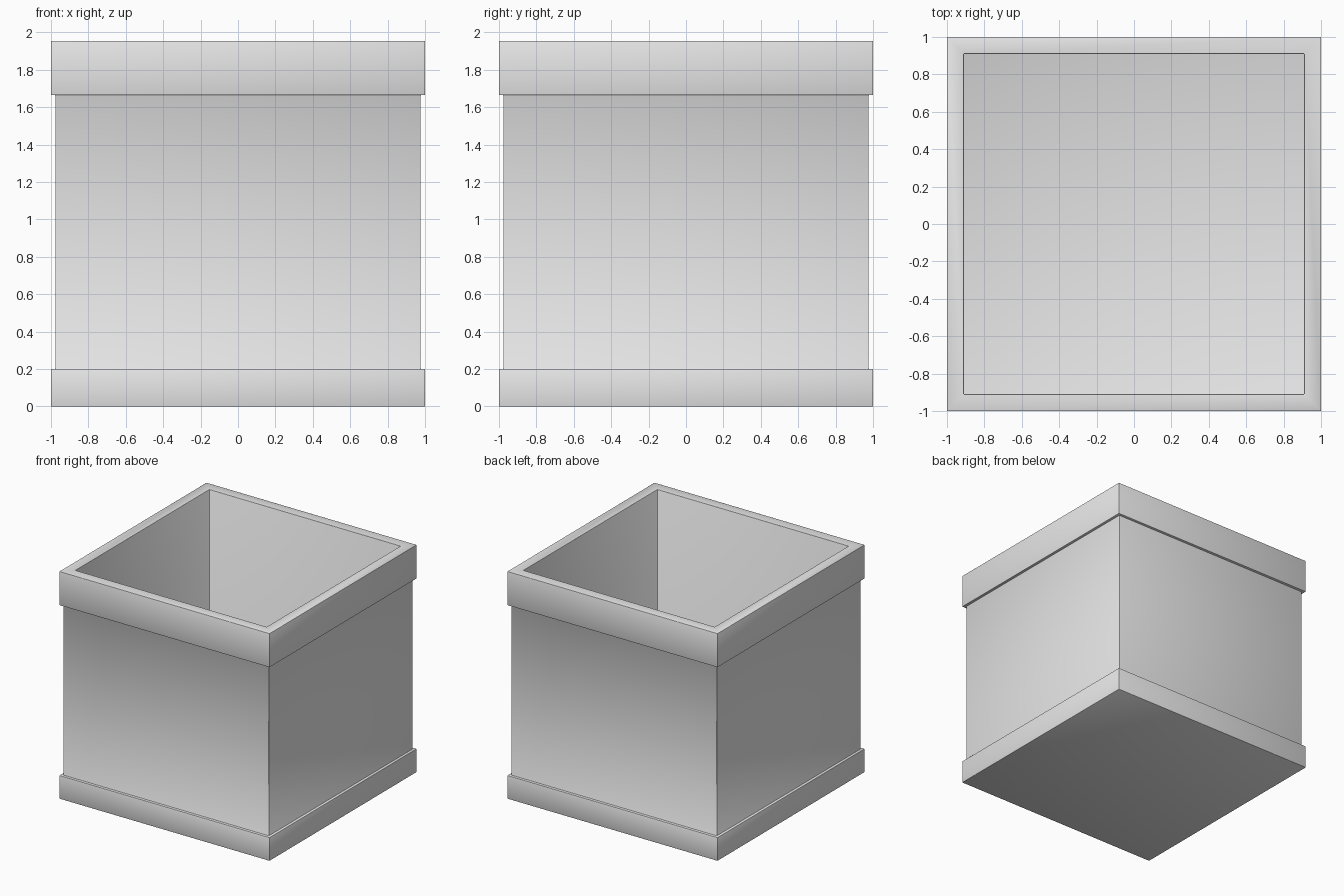
import bpy
import bmesh

cube = bpy.data.objects.get("Cube")
if cube:
    bpy.data.objects.remove(cube, do_unlink=True)

# Plain grey material
grey = bpy.data.materials.new("light_grey")
grey.use_nodes = True
colour = (0.8, 0.8, 0.8, 1)
grey.diffuse_color = colour
grey.node_tree.nodes["Principled BSDF"].inputs["Base Color"].default_value = colour

# Dimensions: half widths and heights
OUTER, BODY, INNER = 1.0, 0.977, 0.91
BASE_TOP, RIM_BOTTOM, RIM_TOP, FLOOR = 0.2, 1.665, 1.955, 0.13

# Square profile (half width, height): up the outside, over the rim, down inside
profile = [
    (OUTER, 0), (OUTER, BASE_TOP),                # base band
    (BODY, BASE_TOP), (BODY, RIM_BOTTOM),         # body
    (OUTER, RIM_BOTTOM), (OUTER, RIM_TOP),        # rim band
    (INNER, RIM_TOP), (INNER, FLOOR),             # hollow
]
corners = [(-1, -1), (1, -1), (1, 1), (-1, 1)]

bm = bmesh.new()
rings = [[bm.verts.new((sx * w, sy * w, z)) for sx, sy in corners]
         for w, z in profile]
for low, high in zip(rings, rings[1:]):
    for i in range(4):
        j = (i + 1) % 4
        bm.faces.new((low[i], low[j], high[j], high[i]))

# Underside and inner floor
bm.faces.new(rings[0][::-1])
bm.faces.new(rings[-1])
bm.normal_update()

# Fine rounded edges, except the flat mitre seams on the ledges and rim
edges = [e for e in bm.edges if e.calc_face_angle() > 0.1]
bmesh.ops.bevel(bm, geom=edges, offset=0.002, segments=2, profile=0.5,
                affect='EDGES')

# The whole shell is softly shaded
for face in bm.faces:
    face.smooth = True

mesh = bpy.data.meshes.new("planter_box")
bm.to_mesh(mesh)
bm.free()
mesh.materials.append(grey)
planter = bpy.data.objects.new("planter_box", mesh)
bpy.context.collection.objects.link(planter)
